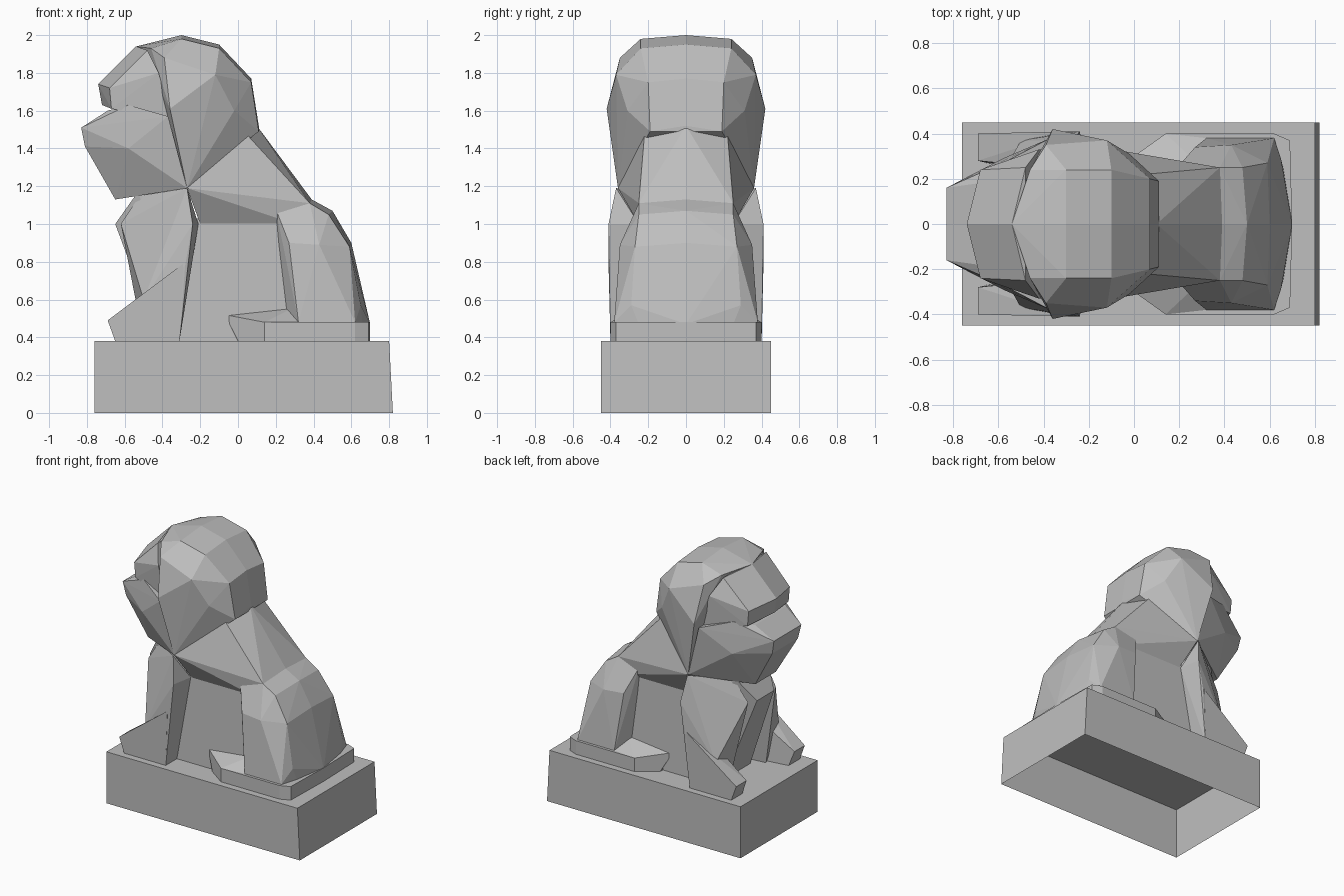
import bpy
import bmesh

default_cube = bpy.data.objects.get("Cube")
if default_cube:
    bpy.data.objects.remove(default_cube, do_unlink=True)

stone = bpy.data.materials.new("grey_stone")
stone.use_nodes = True
stone_colour = (0.52, 0.52, 0.52, 1)
stone.diffuse_color = stone_colour
stone.node_tree.nodes["Principled BSDF"].inputs["Base Color"].default_value = stone_colour


def finish(name, bm):
    """Turn a bmesh into a flat shaded stone object."""
    bmesh.ops.recalc_face_normals(bm, faces=bm.faces)
    mesh = bpy.data.meshes.new(name)
    bm.to_mesh(mesh)
    bm.free()
    mesh.materials.append(stone)
    obj = bpy.data.objects.new(name, mesh)
    bpy.context.scene.collection.objects.link(obj)
    return obj


def faceted(name, corners, sides=(1,)):
    """Carve a faceted block; with both signs in one block it is symmetric."""
    bm = bmesh.new()
    for x, y, z in corners:
        for side in sides:
            if y or side == sides[0]:
                bm.verts.new((x, y * side, z))
    result = bmesh.ops.convex_hull(bm, input=bm.verts)
    unused = [v for v in result["geom_interior"] if isinstance(v, bmesh.types.BMVert)]
    bmesh.ops.delete(bm, geom=unused, context="VERTS")
    bmesh.ops.dissolve_limit(bm, angle_limit=0.03, verts=bm.verts, edges=bm.edges)
    return finish(name, bm)


def centred(name, corners):
    return faceted(name, corners, sides=(1, -1))


def paired(name, corners):
    faceted("left_" + name, corners, sides=(-1,))
    faceted("right_" + name, corners, sides=(1,))


# Plinth, hollow underneath
plinth = bmesh.new()
bmesh.ops.create_cube(plinth, size=1)
for v in plinth.verts:
    is_top = v.co.z > 0
    front, back = -.76, .80 if is_top else .82
    v.co = (back if v.co.x > 0 else front, v.co.y * .9, .38 if is_top else 0)
plinth.normal_update()
underside = [f for f in plinth.faces if f.normal.z < -.9]
bmesh.ops.delete(plinth, geom=underside, context="FACES_ONLY")
finish("plinth", plinth)

# Rounded mane, tapering to a point at each shoulder
centred("mane", [
    (-.54, 0, 1.94), (-.46, .24, 1.93), (-.3, 0, 2), (-.3, .24, 1.98),
    (-.1, 0, 1.95), (-.1, .24, 1.93), (.07, 0, 1.77), (.07, .2, 1.75),
    (.11, 0, 1.52), (.11, .19, 1.49), (-.02, .31, 1.6),
    (-.39, .35, 1.88), (-.12, .37, 1.79), (-.36, .42, 1.61),
    (-.27, .36, 1.19),
])

# Forehead with an overhanging brow
centred("forehead", [
    (-.54, 0, 1.94), (-.48, .25, 1.92), (-.74, 0, 1.74), (-.68, .24, 1.72),
    (-.72, 0, 1.63), (-.67, .24, 1.61), (-.35, .33, 1.55), (-.42, .33, 1.8),
])

# Muzzle and jaw
centred("muzzle", [
    (-.83, .16, 1.51), (-.81, .15, 1.41), (-.65, .12, 1.13), (-.53, .2, 1.16),
    (-.69, .18, 1.6), (-.58, .27, 1.63), (-.58, .29, 1.4), (-.37, .38, 1.57),
    (-.27, .36, 1.19),
])

# Shoulders and sloping back
centred("back", [
    (.1, 0, 1.52), (.05, .22, 1.47), (-.27, .36, 1.19), (-.12, .29, 1.26),
    (.2, .27, 1.09), (.38, .25, 1.11), (.39, 0, 1.13), (-.2, .25, 1),
    (.3, .25, 1), (-.3, 0, 1.5),
])

# Recessed flanks down to the plinth
centred("flanks", [
    (x, .27 if z < .5 else .25, z) for x in (-.35, .45) for z in (.38, 1.03)
])

# Chest between the forelegs
centred("chest", [
    (-.65, .1, 1), (-.53, .19, 1.17), (-.59, .09, .86), (-.5, .1, .62),
    (-.42, .15, .38), (-.25, .25, 1.19), (-.25, .25, .38),
])

# Forelegs and wedge shaped front paws
paired("foreleg", [
    (-.27, .37, 1.19), (-.52, .18, 1.15), (-.62, .16, 1), (-.52, .22, .62),
    (-.24, .41, 1), (-.21, .25, 1), (-.28, .41, .78), (-.31, .4, .38),
    (-.5, .37, .6), (-.5, .22, .38), (-.31, .2, .38),
])
paired("front_paw", [
    (-.69, .4, .49), (-.69, .28, .49), (-.65, .4, .38), (-.65, .27, .38),
    (-.29, .41, .79), (-.4, .25, .68), (-.31, .4, .38), (-.31, .22, .38),
])

# Rump and thighs
centred("haunches", [
    (.39, 0, 1.13), (.38, .25, 1.11), (.5, 0, 1.07), (.48, .25, 1.05),
    (.6, 0, .9), (.59, .27, .88), (.67, 0, .58), (.65, .29, .57),
    (.27, .34, .9), (.43, .35, .89), (.62, .38, .48), (.32, .38, .48),
    (.2, .26, 1.08), (.25, .24, .5), (.7, 0, .47), (.66, .25, .47),
])

# Flat hind feet joined under the rump
hind_outline = [(.14, .4), (.62, .4), (.69, .37), (.7, 0), (0, .3)]
centred("hind_feet", [(x, y, z) for x, y in hind_outline for z in (.38, .48)])
paired("hind_toes", [
    (-.07, .25, .52), (.3, .25, .56), (.14, .4, .48), (.32, .38, .48),
    (0, .3, .38), (.3, .3, .38),
])
